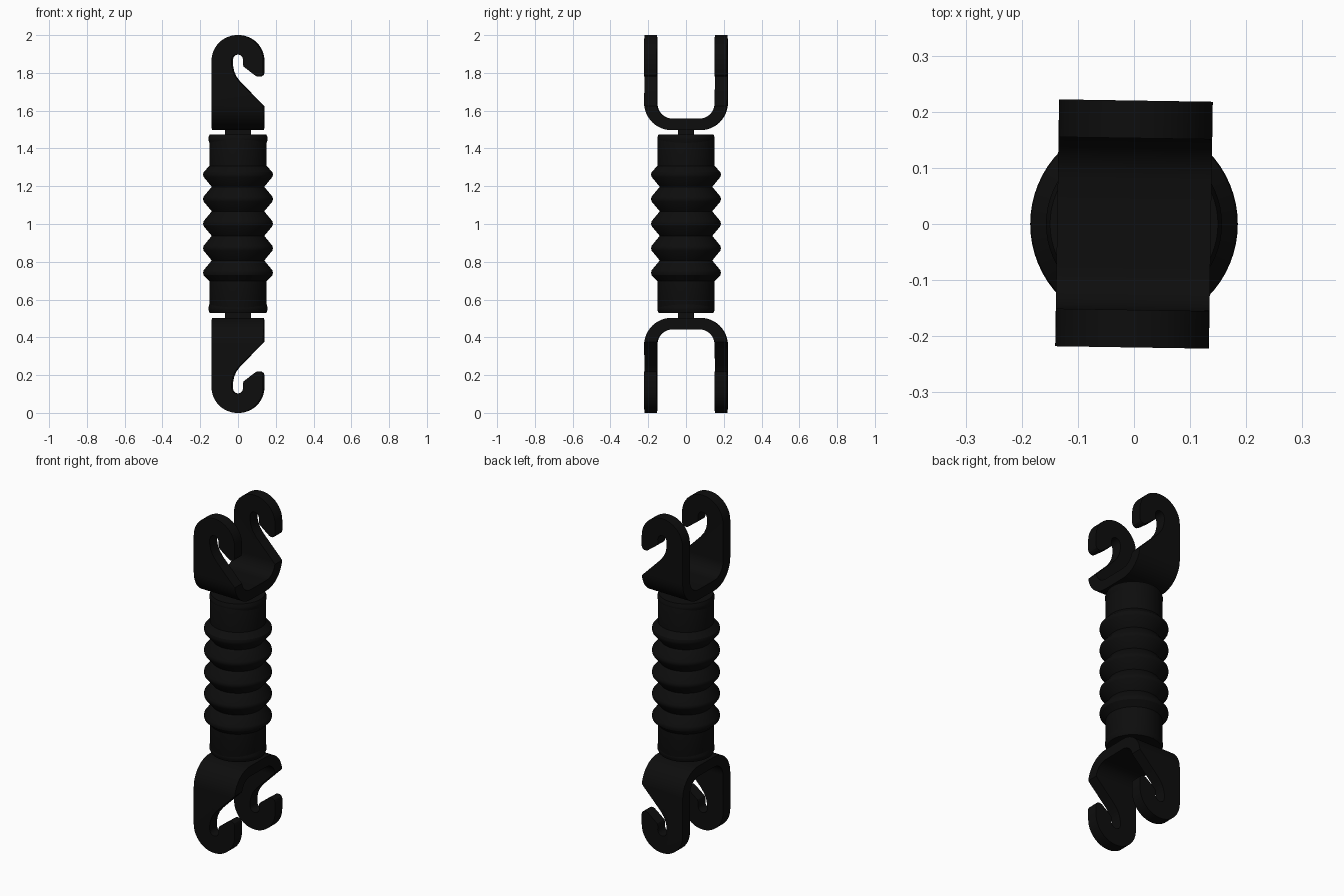
import bpy, bmesh, math
from mathutils import Matrix, Vector

if "Cube" in bpy.data.objects:
    bpy.data.objects.remove(bpy.data.objects["Cube"])

black = bpy.data.materials.new("black")
black.diffuse_color = (0.004, 0.004, 0.004, 1)
black.use_nodes = True
black.node_tree.nodes["Principled BSDF"].inputs["Base Color"].default_value = black.diffuse_color
TURN = Matrix.Rotation(math.radians(-0.9), 4, 'Z')


def finish(name, bm, smooth=True):
    bmesh.ops.recalc_face_normals(bm, faces=bm.faces)
    me = bpy.data.meshes.new(name)
    bm.to_mesh(me)
    bm.free()
    me.materials.append(black)
    ob = bpy.data.objects.new(name, me)
    bpy.context.collection.objects.link(ob)
    if smooth:
        shade(ob)
    return ob


def shade(ob):
    bpy.ops.object.select_all(action='DESELECT')
    ob.select_set(True)
    bpy.context.view_layer.objects.active = ob
    bpy.ops.object.shade_smooth_by_angle(angle=math.radians(30))


def arc(cx, cz, r, a0, a1, n):
    return [(cx + r * math.cos(math.radians(a0 + (a1 - a0) * i / n)),
             cz + r * math.sin(math.radians(a0 + (a1 - a0) * i / n))) for i in range(n + 1)]


def prism(name, pts, axis, half, flip):
    """Extrude a (side, z) outline along x or y; flip mirrors it about z = 1."""
    bm = bmesh.new()
    vs = []
    for s, z in pts:
        z = 2 - z if flip else z
        vs.append(bm.verts.new((-half, s, z) if axis == 'x' else (s, -half, z)))
    face = bm.faces.new(vs)
    out = bmesh.ops.extrude_face_region(bm, geom=[face])
    move = Vector((2 * half, 0, 0)) if axis == 'x' else Vector((0, 2 * half, 0))
    bmesh.ops.translate(bm, vec=move, verts=[g for g in out['geom'] if isinstance(g, bmesh.types.BMVert)])
    bmesh.ops.transform(bm, matrix=TURN, verts=bm.verts)
    return finish(name, bm, False)


def lathe(name, profile, sx=1.0, seg=64):
    bm = bmesh.new()
    rings = [[bm.verts.new((sx * r * math.cos(2 * math.pi * i / seg),
                            r * math.sin(2 * math.pi * i / seg), z)) for i in range(seg)]
             for r, z in profile]
    for a, b in zip(rings, rings[1:]):
        for i in range(seg):
            j = (i + 1) % seg
            bm.faces.new((a[i], a[j], b[j], b[i]))
    bm.faces.new(rings[0])
    bm.faces.new(rings[-1])
    return finish(name, bm)


# Fork side profile: a U with rounded corners
fork = ([(0.22, 2.05)] + arc(0.075, 1.642, 0.145, 0, -90, 12)
        + arc(-0.075, 1.642, 0.145, -90, -180, 12) + [(-0.22, 2.05), (-0.153, 2.05)]
        + arc(-0.073, 1.638, 0.08, 180, 270, 10) + arc(0.073, 1.638, 0.08, -90, 0, 10)
        + [(0.153, 2.05)])

# Hook front outline: rounded head, slanted mouth and narrow keyhole slot
hook = ([(-0.137, 1.45), (0.137, 1.45), (0.137, 1.624), (0.012, 1.75), (-0.012, 1.782),
         (-0.024, 1.81), (-0.03, 1.84)]
        + arc(0, 1.868, 0.03, 180, 0, 12)
        + [(0.029, 1.845), (0.034, 1.832), (0.096, 1.785), (0.108, 1.78), (0.122, 1.781),
           (0.132, 1.788), (0.137, 1.8)]
        + arc(0, 1.863, 0.137, 0, 180, 32))

for label, flip in (("upper", False), ("lower", True)):
    clevis = prism(label + "_hook_fork", fork, 'x', 0.2, flip)
    cutter = prism(label + "_hook_cutter", hook, 'y', 0.3, flip)
    mod = clevis.modifiers.new("hook_shape", 'BOOLEAN')
    mod.operation = 'INTERSECT'
    mod.solver = 'EXACT'
    mod.object = cutter
    bpy.context.view_layer.objects.active = clevis
    bpy.ops.object.modifier_apply(modifier=mod.name)
    bpy.data.objects.remove(cutter)
    shade(clevis)

    # Flat neck joining fork and body
    bm = bmesh.new()
    zc = 0.515 if flip else 1.485
    bmesh.ops.create_cube(bm, size=1, matrix=TURN @ Matrix.Translation((0, 0, zc))
                          @ Matrix.Diagonal((0.138, 0.084, 0.06, 1)))
    finish(label + "_neck", bm, False)

    # Slightly oval lip at the body end
    lip = [(0.145, 1.475), (0.152, 1.457), (0.152, 1.447), (0.146, 1.425)]
    lathe(label + "_lip", [(r, 2.004 - z if flip else z) for r, z in lip], 1.032)

# Bellows body: two plain collars and five ridges
body = [(0.146, 0.531), (0.152, 0.55), (0.152, 0.698)]
for i in range(5):
    z = 0.742 + 0.13 * i
    if i:
        body.append((0.139, z - 0.065))
    body += [(0.182, z - 0.013), (0.185, z), (0.182, z + 0.013)]
body += [(0.152, 1.307), (0.152, 1.455), (0.146, 1.475)]
lathe("bellows_body", body)
